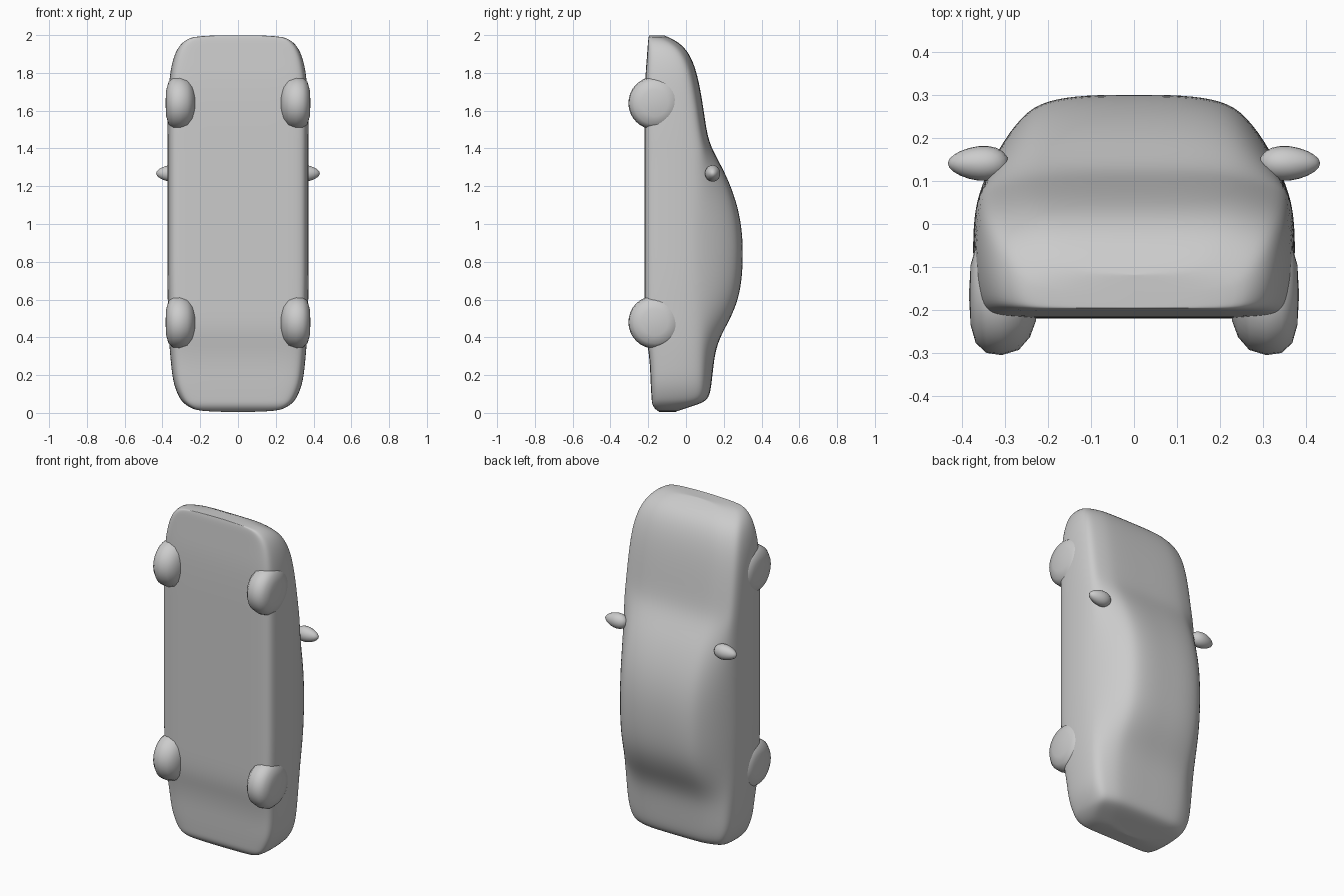
import bpy, bmesh, math

if "Cube" in bpy.data.objects:
    bpy.data.objects.remove(bpy.data.objects["Cube"])

grey = bpy.data.materials.new("plain grey")
grey.diffuse_color = (0.6, 0.6, 0.6, 1)
grey.use_nodes = True
grey.node_tree.nodes["Principled BSDF"].inputs["Base Color"].default_value = grey.diffuse_color


def finish(name, bm):
    """Turn a bmesh into a smooth grey object."""
    bmesh.ops.recalc_face_normals(bm, faces=bm.faces)
    for f in bm.faces:
        f.smooth = True
    me = bpy.data.meshes.new(name)
    bm.to_mesh(me)
    bm.free()
    me.materials.append(grey)
    ob = bpy.data.objects.new(name, me)
    bpy.context.collection.objects.link(ob)
    return ob


# Body stations, tail to nose: height, underside y, top y, half width
stations = [
    (0.004, -0.14, -0.06, 0.19), (0.025, -0.17, 0.00, 0.25),
    (0.05, -0.18, 0.08, 0.285), (0.075, -0.182, 0.122, 0.307),
    (0.15, -0.187, 0.135, 0.34), (0.25, -0.19, 0.145, 0.352),
    (0.34, -0.20, 0.158, 0.36), (0.42, -0.215, 0.19, 0.365),
    (0.50, -0.22, 0.235, 0.368), (0.60, -0.22, 0.277, 0.37),
    (0.72, -0.22, 0.298, 0.372), (0.88, -0.22, 0.303, 0.372),
    (1.02, -0.22, 0.29, 0.372), (1.15, -0.22, 0.257, 0.372),
    (1.28, -0.22, 0.203, 0.372), (1.39, -0.22, 0.14, 0.372),
    (1.47, -0.22, 0.112, 0.372), (1.60, -0.22, 0.094, 0.37),
    (1.76, -0.217, 0.068, 0.364), (1.87, -0.208, 0.035, 0.345),
    (1.94, -0.203, -0.01, 0.315), (1.98, -0.20, -0.07, 0.27),
    (2.0, -0.195, -0.12, 0.21),
]


def half_section(yb, yt, w):
    """Half outline from the middle of the underside to the middle of the top."""
    belt = max(min(0.085, yt - 0.04), yb + 0.5 * (yt - yb))
    d, h = belt - yb, yt - belt
    return [(0, yb), (0.45 * w, yb), (0.82 * w, yb), (0.95 * w, yb + 0.04 * d),
            (0.99 * w, yb + 0.2 * d), (1.01 * w, yb + 0.5 * d), (w, yb + 0.8 * d),
            (0.96 * w, belt), (0.85 * w, belt + 0.42 * h), (0.70 * w, belt + 0.78 * h),
            (0.56 * w, belt + 0.94 * h), (0.3 * w, yt), (0, yt)]


bm = bmesh.new()
rings = []
for z, yb, yt, w in stations:
    half = half_section(yb, yt, w)
    outline = half + [(-x, y) for x, y in reversed(half[1:-1])]
    rings.append([bm.verts.new((x, y, z)) for x, y in outline])
n = len(rings[0])
for a, b in zip(rings, rings[1:]):
    for i in range(n):
        j = (i + 1) % n
        bm.faces.new((a[i], a[j], b[j], b[i]))
# Flat end caps in strips joining the left and right halves
for ring in (rings[0], rings[-1]):
    for i in range(n // 2):
        quad = [ring[i], ring[i + 1], ring[(n - i - 1) % n], ring[(n - i) % n]]
        bm.faces.new(list(dict.fromkeys(quad)))
body = finish("car_body", bm)
sub = body.modifiers.new("smooth", "SUBSURF")
sub.levels = sub.render_levels = 2

# Rounded wheels, turned about the x axis: offset from centre, radius
tyre = [(-0.085, 0), (-0.08, 0.06), (-0.066, 0.098), (-0.04, 0.128), (0, 0.14),
        (0.035, 0.135), (0.06, 0.112), (0.072, 0.07), (0.076, 0)]
for side, label in ((1, "right"), (-1, "left")):
    for z, end in ((1.64, "front"), (0.48, "rear")):
        bm = bmesh.new()
        vs = [bm.verts.new((side * (0.308 + x), -0.165, z + r)) for x, r in tyre]
        es = [bm.edges.new(p) for p in zip(vs, vs[1:])]
        bmesh.ops.spin(bm, geom=vs + es, cent=(0, -0.165, z), axis=(1, 0, 0),
                       angle=math.tau, steps=32, use_duplicate=False)
        bmesh.ops.remove_doubles(bm, verts=bm.verts, dist=0.0005)
        finish(f"{end}_{label}_wheel", bm)

    # Door mirror, an egg thinning toward its outer tip
    bm = bmesh.new()
    bmesh.ops.create_uvsphere(bm, u_segments=20, v_segments=12, radius=1)
    for v in bm.verts:
        thin = 1 - 0.2 * v.co.x
        v.co = (side * (0.362 + 0.071 * v.co.x), 0.141 + 0.04 * v.co.y * thin,
                1.268 + 0.043 * v.co.z * thin)
    finish(f"{label}_mirror", bm)
